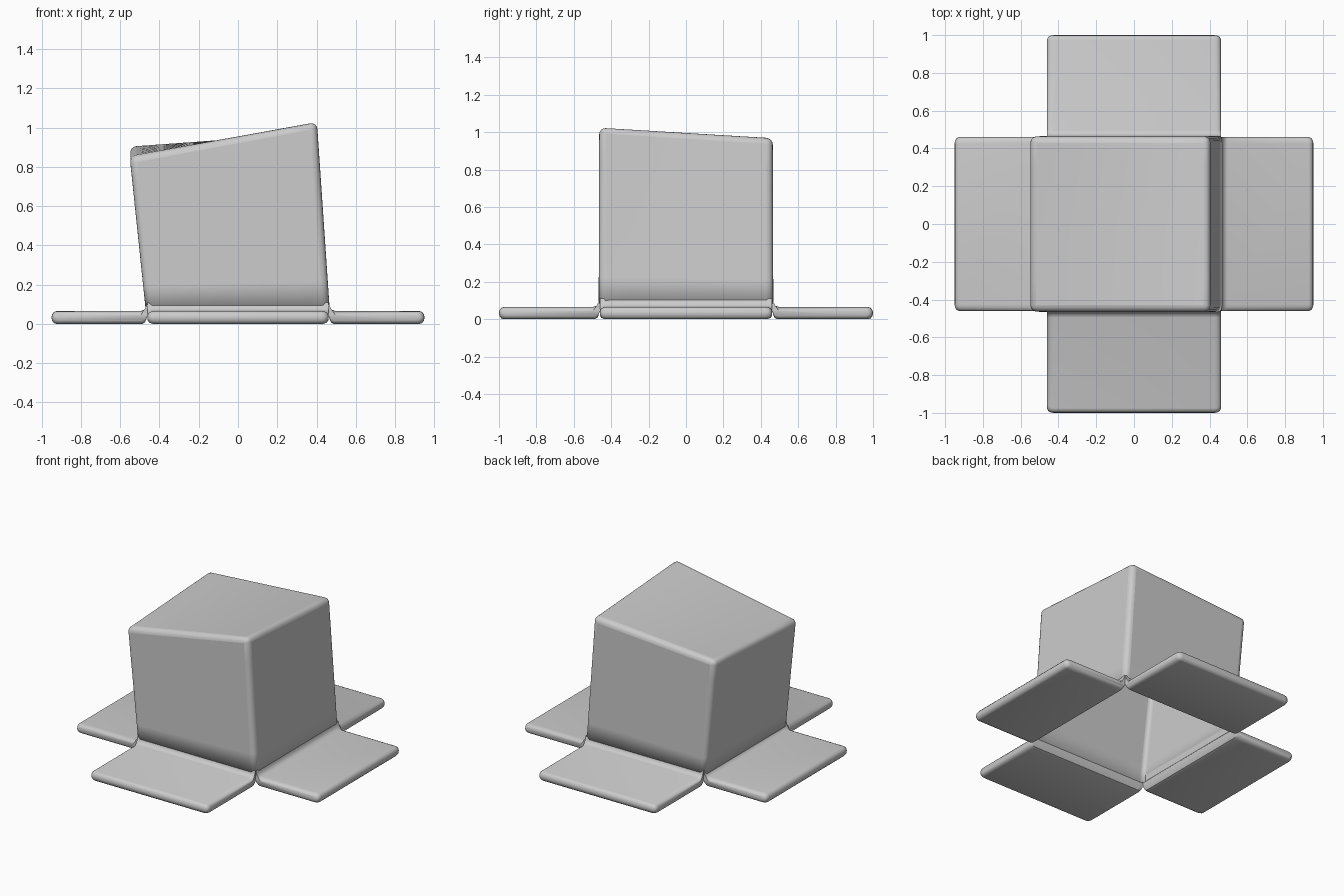
import bpy, bmesh, math

if "Cube" in bpy.data.objects:
    bpy.data.objects.remove(bpy.data.objects["Cube"])


def finish(name, bm):
    bmesh.ops.recalc_face_normals(bm, faces=bm.faces)
    me = bpy.data.meshes.new(name)
    bm.to_mesh(me)
    bm.free()
    ob = bpy.data.objects.new(name, me)
    bpy.context.collection.objects.link(ob)
    bpy.ops.object.select_all(action='DESELECT')
    bpy.context.view_layer.objects.active = ob
    ob.select_set(True)
    bpy.ops.object.shade_smooth_by_angle(angle=math.radians(40))
    return ob


# Leaning open-bottomed box with a twisted lid
base = [(-.469, -.467, .06), (.468, -.467, .06), (.468, .467, .06), (-.469, .467, .06)]
lid = [(-.552, -.464, .853), (.402, -.464, 1.03), (.402, .464, .97), (-.552, .464, .905)]
bm = bmesh.new()
b = [bm.verts.new(p) for p in base]
t = [bm.verts.new(p) for p in lid]
for i in range(4):
    j = (i + 1) % 4
    bm.faces.new((b[i], b[j], t[j], t[i]))
bm.faces.new(t)
bmesh.ops.subdivide_edges(bm, edges=bm.edges[:], cuts=5, use_grid_fill=True)
box = finish("box_shell", bm)
bev = box.modifiers.new("round_edges", 'BEVEL')
bev.width = .035
bev.segments = 4
bev.limit_method = 'ANGLE'
bev.angle_limit = math.radians(45)
sol = box.modifiers.new("thin_wall", 'SOLIDIFY')
sol.thickness = .01
sol.offset = -1


# Flap with a curved hinge: rounded section swept along the box side
def flap(name, angle, reach):
    top = [(.463, .11), (.468, .09), (.477, .073), (.495, .066)]
    tip = []
    for k in range(7):
        a = math.pi / 2 - math.pi * k / 6
        tip.append((reach - .025 + .025 * math.cos(a), .0325 + .0325 * math.sin(a)))
    under = [(.49, 0), (.475, .006), (.466, .025), (.459, .065)]
    profile = top + tip + under
    w = .46
    ends = [(w, .4, .022), (w - .006, .75, .01), (w - .02, .95, .002), (w - .035, 1, 0)]
    rings = [(-y, k, d) for y, k, d in ends] + ends[::-1]
    bm = bmesh.new()
    loops = []
    ca, sa = math.cos(angle), math.sin(angle)
    for y, k, d in rings:
        loop = []
        for r, z in profile:
            if r > .6:
                r -= d
            if z < .068:
                z = .0325 + (z - .0325) * k
            loop.append(bm.verts.new((r * ca - y * sa, r * sa + y * ca, z)))
        loops.append(loop)
    n = len(profile)
    for p, q in zip(loops, loops[1:]):
        for i in range(n):
            j = (i + 1) % n
            bm.faces.new((p[i], p[j], q[j], q[i]))
    bm.faces.new(loops[0])
    bm.faces.new(loops[-1])
    finish(name, bm)


for i, (name, reach) in enumerate([("right_flap", .95), ("back_flap", 1.0),
                                   ("left_flap", .95), ("front_flap", 1.0)]):
    flap(name, i * math.pi / 2, reach)
